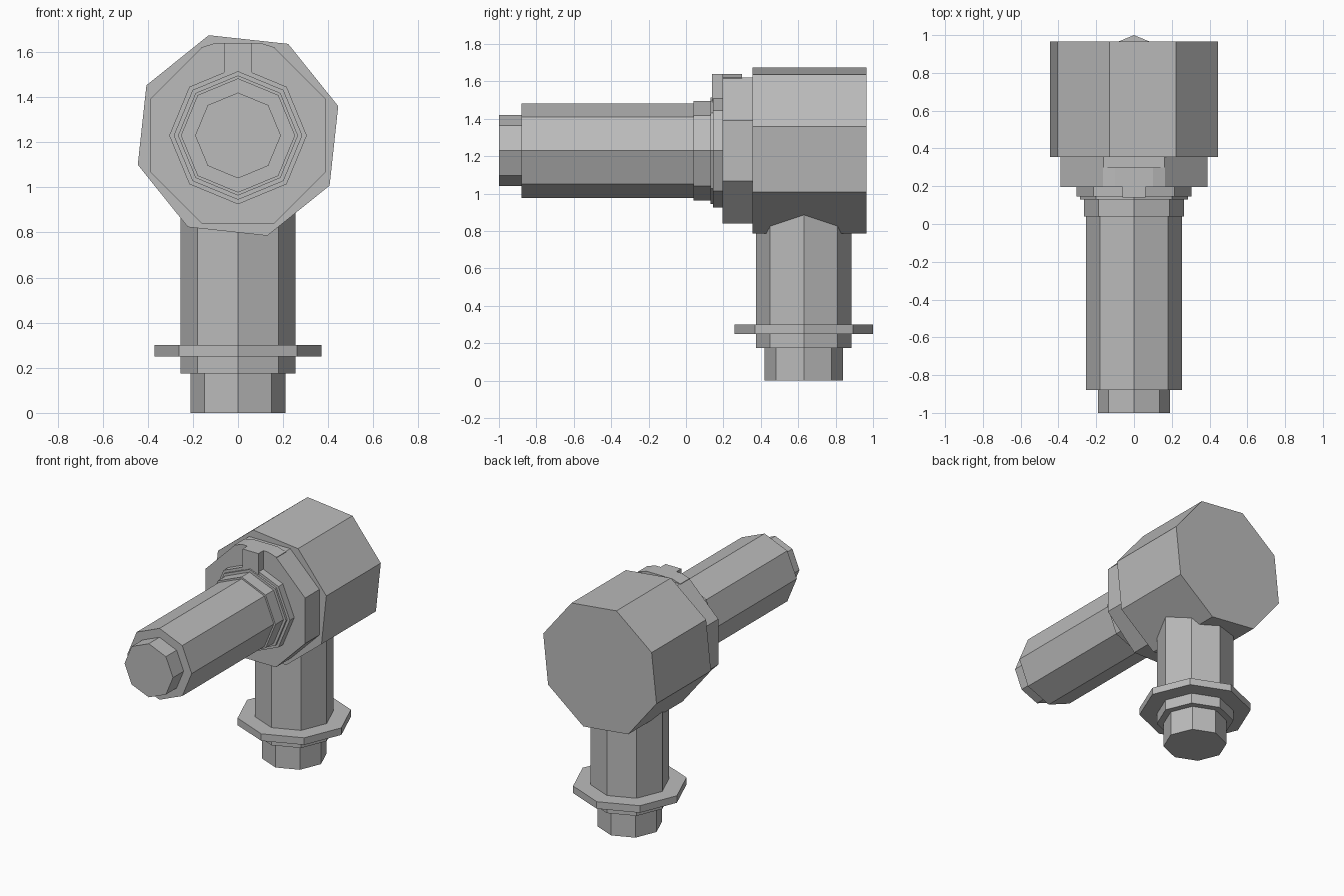
import bpy, bmesh, math
from mathutils import Matrix, Vector

cube = bpy.data.objects.get("Cube")
if cube:
    bpy.data.objects.remove(cube, do_unlink=True)

GREY = (0.5, 0.5, 0.5, 1.0)
grey = bpy.data.materials.new("plain grey")
grey.use_nodes = True
grey.diffuse_color = GREY
grey.node_tree.nodes["Principled BSDF"].inputs["Base Color"].default_value = GREY

AXIS_Z = 1.23   # height of the horizontal axis
STEM_Y = 0.63   # depth of the vertical stem
SIDES = 8


def finish(name, bm):
    bmesh.ops.recalc_face_normals(bm, faces=bm.faces[:])
    mesh = bpy.data.meshes.new(name)
    bm.to_mesh(mesh)
    bm.free()
    mesh.materials.append(grey)
    obj = bpy.data.objects.new(name, mesh)
    bpy.context.collection.objects.link(obj)
    return obj


def turned(name, profile, place, turn=0.0):
    """Eight-sided stepped solid from (radius, distance along axis) pairs."""
    bm = bmesh.new()
    rings = []
    for r, h in profile:
        angles = [math.radians(turn) + math.tau * i / SIDES for i in range(SIDES)]
        rings.append([bm.verts.new(place(r * math.cos(a), r * math.sin(a), h))
                      for a in angles])
    for a, b in zip(rings, rings[1:]):
        for i in range(SIDES):
            j = (i + 1) % SIDES
            bm.faces.new((a[i], a[j], b[j], b[i]))
    bm.faces.new(rings[0])
    bm.faces.new(rings[-1])
    return finish(name, bm)


def along_y(u, v, h):
    return Vector((u, h, AXIS_Z + v))


def along_z(u, v, h):
    return Vector((u, STEM_Y + v, h))


def slab(name, outline, y0, y1):
    """Front outline of (x, z) points extruded in depth."""
    bm = bmesh.new()
    face = bm.faces.new([bm.verts.new((x, y0, z)) for x, z in outline])
    out = bmesh.ops.extrude_face_region(bm, geom=[face])
    moved = [v for v in out["geom"] if isinstance(v, bmesh.types.BMVert)]
    bmesh.ops.translate(bm, verts=moved, vec=(0, y1 - y0, 0))
    return finish(name, bm)


# Head and collar
turned("head_drum", [(0.463, 0.355), (0.463, 0.965)], along_y, 16.3)
turned("head_collar", [(0.422, 0.195), (0.422, 0.36)], along_y, 22.5)

# Raised pad on top of the collar and the key in front of it
slab("collar_pad", [(-0.165, 1.6), (0.165, 1.6), (0.165, 1.62),
                    (0.1, 1.64), (-0.1, 1.64), (-0.165, 1.62)], 0.195, 0.3)
slab("collar_key", [(-0.062, 1.45), (0.062, 1.45),
                    (0.062, 1.64), (-0.062, 1.64)], 0.14, 0.2)

# Horizontal shaft with its tip and stepped rings
turned("front_shaft", [(0.19, -1.0), (0.19, -0.88), (0.253, -0.88), (0.253, 0.04),
                       (0.266, 0.04), (0.266, 0.13), (0.285, 0.13), (0.285, 0.145),
                       (0.305, 0.145), (0.305, 0.2)], along_y)

# Vertical stem with its foot, and the flange around it
turned("stem", [(0.21, 0.0), (0.21, 0.175), (0.255, 0.175), (0.255, 1.0)], along_z)
turned("stem_flange", [(0.37, 0.25), (0.37, 0.3)], along_z)
